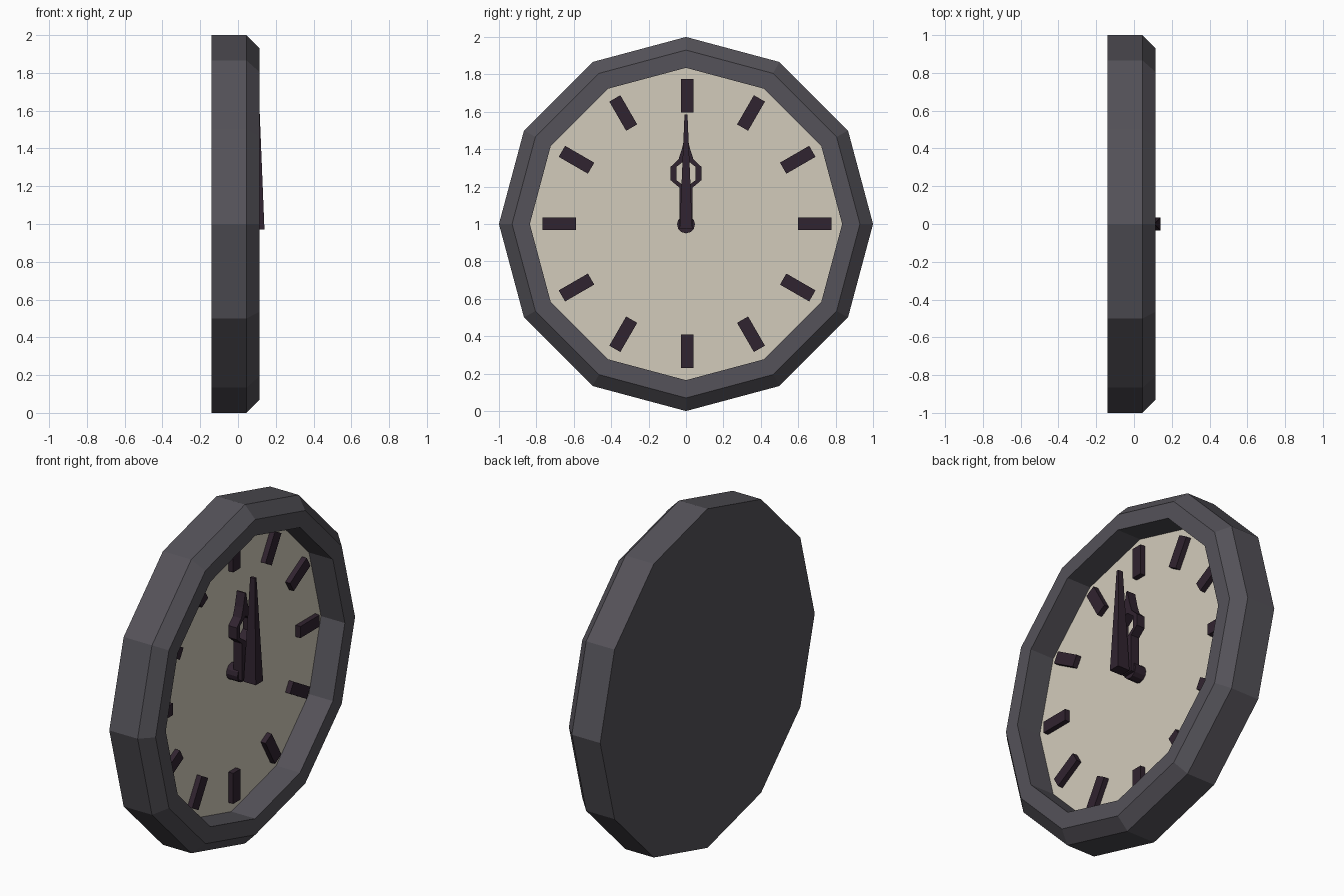
import bpy, bmesh, math
from mathutils import Matrix, Vector

if "Cube" in bpy.data.objects:
    bpy.data.objects.remove(bpy.data.objects["Cube"])


def material(name, rgb):
    m = bpy.data.materials.new(name)
    m.diffuse_color = (*rgb, 1)
    m.use_nodes = True
    m.node_tree.nodes["Principled BSDF"].inputs["Base Color"].default_value = m.diffuse_color
    return m


GREY = material("frame grey", (0.09, 0.085, 0.10))
CREAM = material("dial cream", (0.65, 0.60, 0.50))
DARK = material("dark plum", (0.030, 0.017, 0.029))
FACE_X = -0.043  # plane of the recessed dial


def finish(bm, name, *mats):
    bmesh.ops.remove_doubles(bm, verts=bm.verts, dist=1e-5)
    bmesh.ops.recalc_face_normals(bm, faces=bm.faces)
    me = bpy.data.meshes.new(name)
    bm.to_mesh(me)
    bm.free()
    for m in mats:
        me.materials.append(m)
    ob = bpy.data.objects.new(name, me)
    bpy.context.collection.objects.link(ob)
    return ob


def lathe(name, profile, mats, sides=12, centre=(0, 1), last_mat=0):
    """Closed turned solid about the x axis from (x, radius) points."""
    bm = bmesh.new()
    rings = []
    for x, r in profile:
        rings.append([bm.verts.new((x, centre[0] + r * math.cos(k * math.tau / sides),
                                    centre[1] + r * math.sin(k * math.tau / sides)))
                      for k in range(sides)])
    for a, b in zip(rings, rings[1:]):
        for k in range(sides):
            j = (k + 1) % sides
            bm.faces.new((a[k], a[j], b[j], b[k]))
    bm.faces.new(rings[0])
    bm.faces.new(rings[-1]).material_index = last_mat
    return finish(bm, name, *mats)


def box(bm, size, matrix):
    bmesh.ops.create_cube(bm, size=1, matrix=matrix @ Matrix.Diagonal((*size, 1)))


# Case with bevelled rim and recessed cream dial
lathe("clock_case", [(-0.14, 1), (0.045, 1), (0.113, 0.93), (0.113, 0.835), (FACE_X, 0.835)],
      (GREY, CREAM), last_mat=1)

# Twelve hour markers
bm = bmesh.new()
back, front = FACE_X - 0.01, -0.012
for k in range(12):
    m = (Matrix.Translation((0, 0.006, 1.002)) @ Matrix.Rotation(k * math.tau / 12, 4, 'X')
         @ Matrix.Translation(((back + front) / 2, 0, 0.683)))
    box(bm, (front - back, 0.068, 0.18), m)
finish(bm, "hour_markers", DARK)

# Central hub
lathe("hub", [(FACE_X - 0.01, 0.048), (0.03, 0.048)], (DARK,), centre=(0, 0.998))

# Hour hand: rows of (height, inner half width, outer half width), with a hexagonal eye
rows = [(0.975, 0, 0.036), (1.195, 0, 0.036), (1.235, 0.052, 0.083),
        (1.305, 0.052, 0.083), (1.345, 0, 0.04), (1.40, 0, 0.022), (1.48, 0, 0.004)]
bm = bmesh.new()
for s in (-1, 1):
    for (z0, i0, o0), (z1, i1, o1) in zip(rows, rows[1:]):
        bm.faces.new([bm.verts.new((-0.005, s * y, z))
                      for y, z in ((i0, z0), (o0, z0), (o1, z1), (i1, z1))])
bmesh.ops.remove_doubles(bm, verts=bm.verts, dist=1e-5)
ext = bmesh.ops.extrude_face_region(bm, geom=bm.faces[:], use_keep_orig=True)
bmesh.ops.translate(bm, vec=Vector((0.055, 0, 0)),
                    verts=[g for g in ext["geom"] if isinstance(g, bmesh.types.BMVert)])
finish(bm, "hour_hand", DARK)

# Minute hand: tapered bar
bm = bmesh.new()
box(bm, (1, 1, 1), Matrix.Identity(4))
for v in bm.verts:
    top, fr = v.co.z > 0, v.co.x > 0
    x = (0.115 if fr else 0.085) if top else (0.14 if fr else 0.06)
    v.co = (x, math.copysign(0.008 if top else 0.034, v.co.y), 1.585 if top else 0.972)
finish(bm, "minute_hand", DARK)
